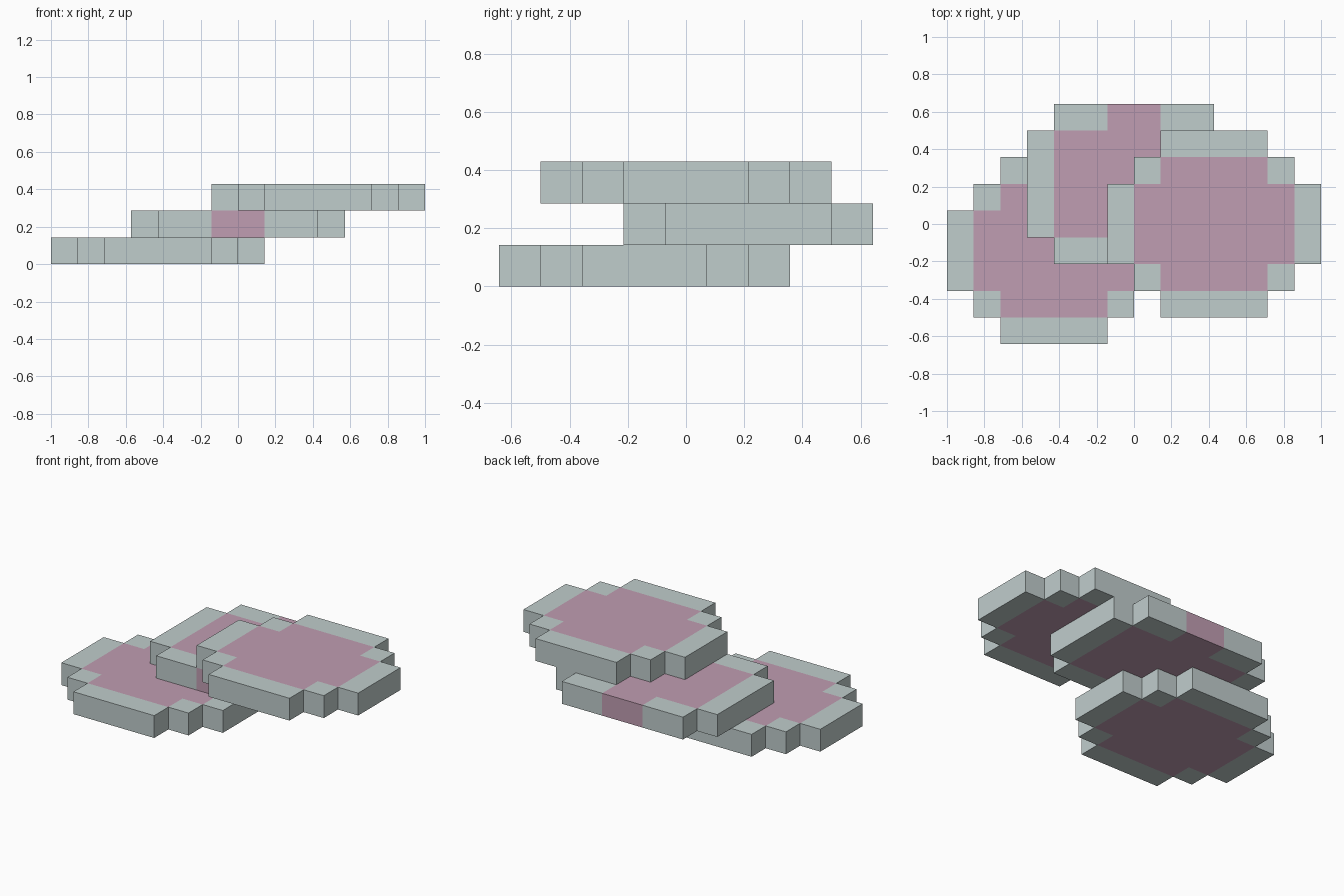
import bpy
import bmesh

UNIT = 1 / 7  # one square of the stepped outlines

if "Cube" in bpy.data.objects:
    bpy.data.objects.remove(bpy.data.objects["Cube"], do_unlink=True)


def make_material(name, color):
    mat = bpy.data.materials.new(name)
    mat.use_nodes = True
    mat.diffuse_color = color
    mat.node_tree.nodes["Principled BSDF"].inputs["Base Color"].default_value = color
    return mat


rim_grey = make_material("pale grey", (0.53, 0.61, 0.605, 1))
centre_pink = make_material("dusty pink", (0.53, 0.34, 0.445, 1))


def stepped_outline(steps):
    """Full outline from one quarter: half sizes from widest to tallest."""
    quarter = []
    for i, (hx, hy) in enumerate(steps):
        quarter.append((hx, hy))
        if i + 1 < len(steps):
            quarter.append((steps[i + 1][0], hy))
    left = [(-x, y) for x, y in reversed(quarter)]
    top = quarter + left
    return top + [(-x, -y) for x, y in top]


def plate(name, layer, centre, steps, pink_areas):
    """Stepped slab with a pink area painted through it."""
    bm = bmesh.new()
    base = bm.faces.new([bm.verts.new((x, y, 0)) for x, y in stepped_outline(steps)])
    wall = bmesh.ops.extrude_face_region(bm, geom=[base])
    for v in wall["geom"]:
        if isinstance(v, bmesh.types.BMVert):
            v.co.z = 1

    # Cut along the borders of the pink area
    for hx, hy in pink_areas:
        for co, normal in (((hx, 0, 0), (1, 0, 0)), ((0, hy, 0), (0, 1, 0))):
            for side in (-1, 1):
                bmesh.ops.bisect_plane(
                    bm, geom=bm.verts[:] + bm.edges[:] + bm.faces[:],
                    plane_co=[c * side for c in co], plane_no=normal)
    bmesh.ops.recalc_face_normals(bm, faces=bm.faces)

    for f in bm.faces:
        c = f.calc_center_bounds()
        f.material_index = int(any(
            abs(c.x) < hx - 0.01 and abs(c.y) < hy - 0.01 for hx, hy in pink_areas))

    for v in bm.verts:
        v.co.x += centre[0]
        v.co.y += centre[1]
        v.co.z += layer
        v.co *= UNIT

    mesh = bpy.data.meshes.new(name)
    bm.to_mesh(mesh)
    bm.free()
    mesh.materials.append(rim_grey)
    mesh.materials.append(centre_pink)
    bpy.context.collection.objects.link(bpy.data.objects.new(name, mesh))


# Two matching rounded slabs with a thinner one between them
round_steps = [(4, 1.5), (3, 2.5), (2, 3.5)]
round_pink = [(3, 1.5), (2, 2.5)]
plate("bottom_slice", 0, (-3, -1), round_steps, round_pink)
plate("top_slice", 2, (3, 0), round_steps, round_pink)

# The pink band of the middle slab runs out through its front and back edges
plate("middle_slice", 1, (0, 1.5), [(4, 2), (3, 3)], [(3, 2), (1, 4)])
